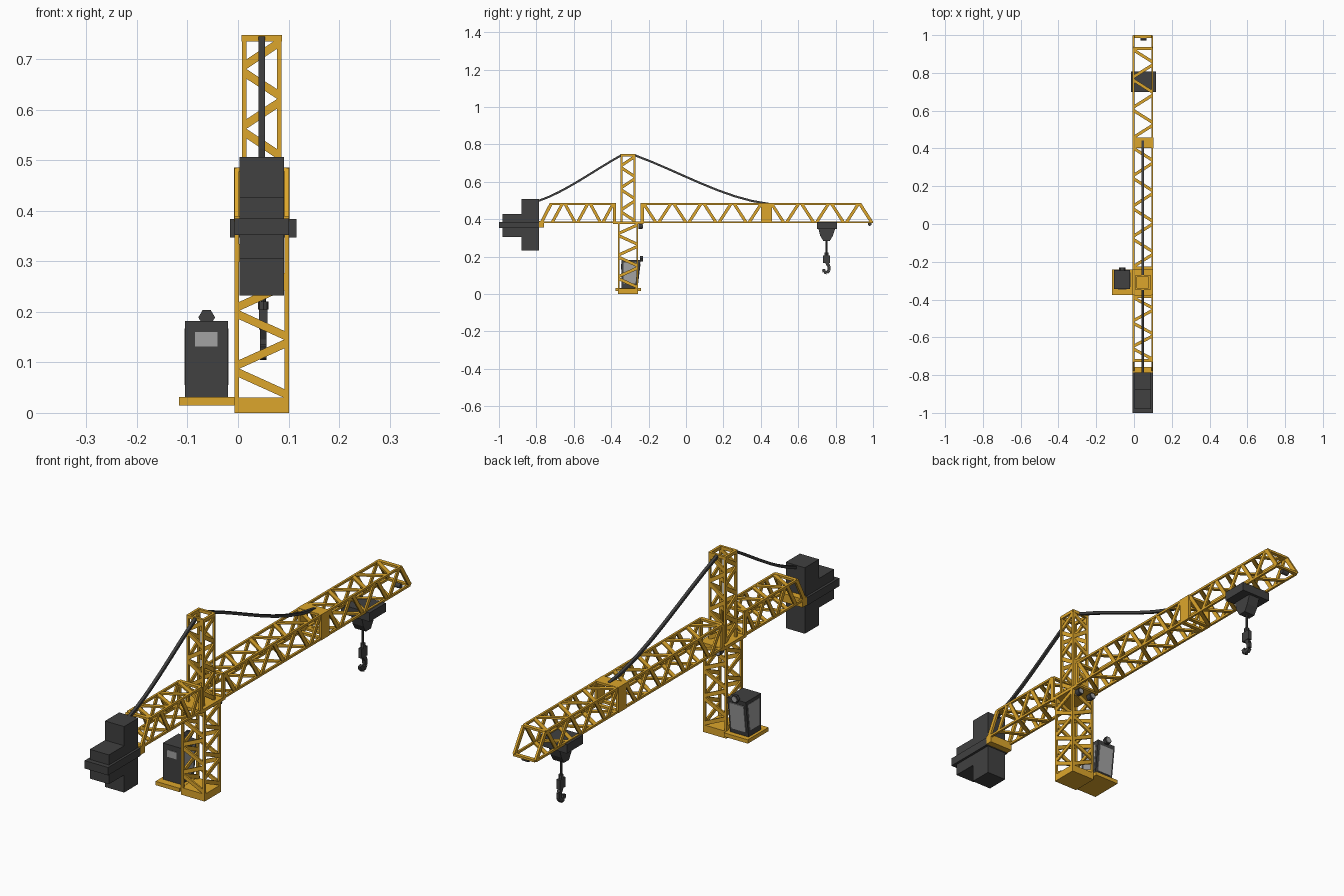
import bpy, bmesh, math
from mathutils import Vector, Matrix

cube = bpy.data.objects.get("Cube")
if cube:
    bpy.data.objects.remove(cube, do_unlink=True)


def material(name, rgb):
    m = bpy.data.materials.new(name)
    m.use_nodes = True
    m.diffuse_color = (*rgb, 1)
    m.node_tree.nodes["Principled BSDF"].inputs["Base Color"].default_value = (*rgb, 1)
    return m


YELLOW = material("yellow paint", (0.72, 0.38, 0.025))
DARK = material("dark steel", (0.052, 0.052, 0.052))
GLASS = material("grey glass", (0.36, 0.36, 0.36))

CX = 0.047            # centre line of tower and jib
TY = -0.31            # tower centre in depth
HALF = 0.0495         # chord centre offset
BOT, TOP = 0.384, 0.481
CH = 0.009            # chord thickness


def finish(name, bm, mat):
    bmesh.ops.recalc_face_normals(bm, faces=bm.faces)
    mesh = bpy.data.meshes.new(name)
    bm.to_mesh(mesh)
    bm.free()
    mesh.materials.append(mat)
    ob = bpy.data.objects.new(name, mesh)
    bpy.context.collection.objects.link(ob)


def box(bm, x0, x1, y0, y1, z0, z1):
    mat = Matrix.Translation(((x0 + x1) / 2, (y0 + y1) / 2, (z0 + z1) / 2))
    bmesh.ops.create_cube(bm, size=1, matrix=mat @ Matrix.Diagonal((x1 - x0, y1 - y0, z1 - z0, 1)))


def bar(bm, a, b, width=CH, thick=CH, normal=(1, 0, 0)):
    """Rectangular bar from a to b, its thickness along the normal."""
    a, b = Vector(a), Vector(b)
    d = (b - a).normalized()
    side = d.cross(Vector(normal)).normalized()
    n = side.cross(d)
    rot = Matrix((side, n, d)).transposed().to_4x4()
    size = Matrix.Diagonal((width, thick, (b - a).length, 1))
    bmesh.ops.create_cube(bm, size=1, matrix=Matrix.Translation((a + b) / 2) @ rot @ size)


def chain(bm, points, width, thick):
    """Row of bars through the points."""
    for a, b in zip(points, points[1:]):
        bar(bm, a, b, width, thick)


def zigzag(bm, p0, p1, q0, q1, n, start=0, width=0.016, gap=0.11):
    """Lacing between chord p and chord q, with a small gap between bar ends."""
    p0, p1, q0, q1 = map(Vector, (p0, p1, q0, q1))
    normal = (p1 - p0).cross(q0 - p0)
    for i in range(n):
        t0, t1 = (i + gap) / n, (i + 1 - gap) / n
        if (i + start) % 2 == 0:
            a, b = p0.lerp(p1, t0), q0.lerp(q1, t1)
        else:
            a, b = q0.lerp(q1, t0), p0.lerp(p1, t1)
        bar(bm, a, b, width, 0.007, normal)


def cylinder(bm, centre, r, depth, axis="Z", seg=12, spin=0):
    rot = {"X": Matrix.Rotation(math.pi / 2, 4, "Y"), "Y": Matrix.Rotation(math.pi / 2, 4, "X"), "Z": Matrix()}[axis]
    bmesh.ops.create_cone(bm, cap_ends=True, segments=seg, radius1=r, radius2=r, depth=depth,
                          matrix=Matrix.Translation(centre) @ rot @ Matrix.Rotation(spin, 4, "Z"))


def extrude_yz(bm, profile, x0, x1):
    face = bm.faces.new([bm.verts.new((x0, y, z)) for y, z in profile])
    new = bmesh.ops.extrude_face_region(bm, geom=[face])["geom"]
    bmesh.ops.translate(bm, vec=(x1 - x0, 0, 0), verts=[v for v in new if isinstance(v, bmesh.types.BMVert)])


def tower(name, half, z0, z1, panels):
    bm = bmesh.new()
    for sx in (-1, 1):
        for sy in (-1, 1):
            x, y = CX + sx * half, TY + sy * half
            bar(bm, (x, y, z0), (x, y, z1))
    for s in (-1, 1):
        zigzag(bm, (CX + half, TY + s * half, z0), (CX + half, TY + s * half, z1),
               (CX - half, TY + s * half, z0), (CX - half, TY + s * half, z1), panels)
        zigzag(bm, (CX + s * half, TY + half, z0), (CX + s * half, TY + half, z1),
               (CX + s * half, TY - half, z0), (CX + s * half, TY - half, z1), panels)
    finish(name, bm, YELLOW)


def jib(name, y0, y1, panels, start, low0=None, low1=None):
    """Box truss along y; low0 and low1 stretch the bottom chords to slanted ends."""
    bm = bmesh.new()
    xl, xr = CX - HALF, CX + HALF
    b0, b1 = low0 or y0, low1 or y1
    for x in (xl, xr):
        bar(bm, (x, b0, BOT), (x, b1, BOT))
        bar(bm, (x, y0, TOP), (x, y1, TOP))
        zigzag(bm, (x, y0, BOT), (x, y1, BOT), (x, y0, TOP), (x, y1, TOP), panels, start)
        # end posts
        bar(bm, (x, b0, BOT), (x, y0, TOP), 0.017)
        bar(bm, (x, b1, BOT), (x, y1, TOP), 0.017)
    for z in (BOT, TOP):
        zigzag(bm, (xr, y0, z), (xr, y1, z), (xl, y0, z), (xl, y1, z), panels, start)
    for y, z in ((b0, BOT), (b1, BOT), (y0, TOP), (y1, TOP)):
        bar(bm, (xl, y, z), (xr, y, z), 0.016, CH, (0, 0, 1))
    finish(name, bm, YELLOW)


# Tower
tower("lower_tower", HALF, 0.03, 0.375, 6)
tower("upper_tower", 0.035, 0.385, 0.74, 6)

bm = bmesh.new()
box(bm, CX - 0.054, CX + 0.054, TY - 0.054, TY + 0.054, 0, 0.03)
box(bm, -0.117, CX - 0.054, -0.376, -0.24, 0.015, 0.031)
finish("tower_base", bm, YELLOW)

bm = bmesh.new()
box(bm, CX - 0.054, CX + 0.054, -0.389, -0.228, 0.374, 0.387)
finish("slewing_plate", bm, YELLOW)

bm = bmesh.new()
for s in (-1, 1):
    box(bm, CX - 0.039, CX + 0.039, TY + s * 0.035 - 0.005, TY + s * 0.035 + 0.005, 0.735, 0.748)
    box(bm, CX + s * 0.035 - 0.005, CX + s * 0.035 + 0.005, TY - 0.038, TY + 0.038, 0.735, 0.748)
finish("tower_top_frame", bm, YELLOW)

# Jib
jib("rear_jib", -0.722, -0.383, 5, 0, low0=-0.772)
jib("middle_jib", -0.234, 0.41, 8, 1)
jib("front_jib", 0.45, 0.93, 6, 1, low1=0.992)

bm = bmesh.new()
for s in (-1, 1):
    x = CX + s * HALF
    box(bm, x - 0.0055, x + 0.0055, 0.403, 0.457, 0.379, 0.486)
box(bm, CX - HALF, CX + HALF, 0.403, 0.457, 0.477, 0.486)
finish("jib_joint_plates", bm, YELLOW)

bm = bmesh.new()
box(bm, CX - 0.054, CX + 0.054, -0.787, -0.758, 0.355, 0.39)
finish("rear_jib_beam", bm, YELLOW)

# Counterweight
bm = bmesh.new()
box(bm, CX - 0.044, CX + 0.044, -0.88, -0.787, 0.232, 0.507)
box(bm, CX - 0.044, CX + 0.044, -0.98, -0.88, 0.305, 0.427)
box(bm, CX - 0.054, CX + 0.054, -1.0, -0.785, 0.352, 0.385)
finish("counterweight", bm, DARK)


# Cables, hanging lowest towards their outer ends
def cable(name, a, b, sag, n=8):
    a, b = Vector(a), Vector(b)
    bm = bmesh.new()
    ts = [i / n for i in range(n + 1)]
    chain(bm, [a.lerp(b, t) - Vector((0, 0, 6.75 * sag * t * t * (1 - t))) for t in ts], 0.011, 0.012)
    finish(name, bm, DARK)


cable("front_cable", (CX, -0.275, 0.742), (CX, 0.44, 0.482), 0.026)
cable("rear_cable", (CX, -0.345, 0.742), (CX, -0.79, 0.497), 0.014)

# Trolley, hook block and hook
HX, HY = 0.05, 0.751
bm = bmesh.new()
box(bm, HX - 0.066, HX + 0.066, 0.70, 0.808, 0.347, 0.384)
extrude_yz(bm, [(0.708, 0.348), (0.797, 0.348), (0.785, 0.31), (0.768, 0.282), (0.735, 0.282), (0.718, 0.31)],
           HX - 0.025, HX + 0.025)
finish("trolley", bm, DARK)

bm = bmesh.new()
cylinder(bm, (HX, HY, 0.25), 0.005, 0.08, seg=8)
cylinder(bm, (HX, HY, 0.213), 0.01, 0.016, seg=8)
box(bm, HX - 0.008, HX + 0.008, HY - 0.019, HY + 0.019, 0.165, 0.205)
finish("hook_block", bm, DARK)

bm = bmesh.new()
hook_path = ((0, 0.17), (0.013, 0.148), (0.014, 0.126), (0.002, 0.113), (-0.012, 0.117), (-0.016, 0.133))
chain(bm, [(HX, HY + dy, z) for dy, z in hook_path], 0.017, 0.013)
finish("hook", bm, DARK)

bm = bmesh.new()
cylinder(bm, (HX, 0.982, 0.374), 0.01, 0.03, "X")
finish("jib_tip_pulley", bm, DARK)

# Work lamps below the slewing plate, and the cab lamp
lamps, lenses = bmesh.new(), bmesh.new()
for s in (-1, 1):
    cylinder(lamps, (CX + s * 0.03, -0.244, 0.362), 0.014, 0.022, "Y")
    cylinder(lenses, (CX + s * 0.03, -0.2325, 0.362), 0.01, 0.003, "Y")
cylinder(lamps, (-0.062, -0.238, 0.189), 0.0165, 0.014, "Y", 6, math.pi / 6)
cylinder(lenses, (-0.062, -0.2305, 0.189), 0.012, 0.003, "Y", 6, math.pi / 6)
finish("lamps", lamps, DARK)
finish("lamp_lenses", lenses, GLASS)

# Operator cab
bm = bmesh.new()
extrude_yz(bm, [(-0.345, 0.03), (-0.262, 0.03), (-0.243, 0.182), (-0.345, 0.182)], -0.105, -0.02)
finish("cab", bm, DARK)

bm = bmesh.new()
for x in (-0.106, -0.023):
    extrude_yz(bm, [(-0.333, 0.055), (-0.27, 0.055), (-0.257, 0.167), (-0.333, 0.167)], x, x + 0.004)
bar(bm, (-0.0625, -0.2595, 0.05), (-0.0625, -0.2455, 0.163), 0.066, 0.006, (0, 1, 0))
box(bm, -0.085, -0.041, -0.347, -0.343, 0.131, 0.16)
finish("cab_windows", bm, GLASS)
